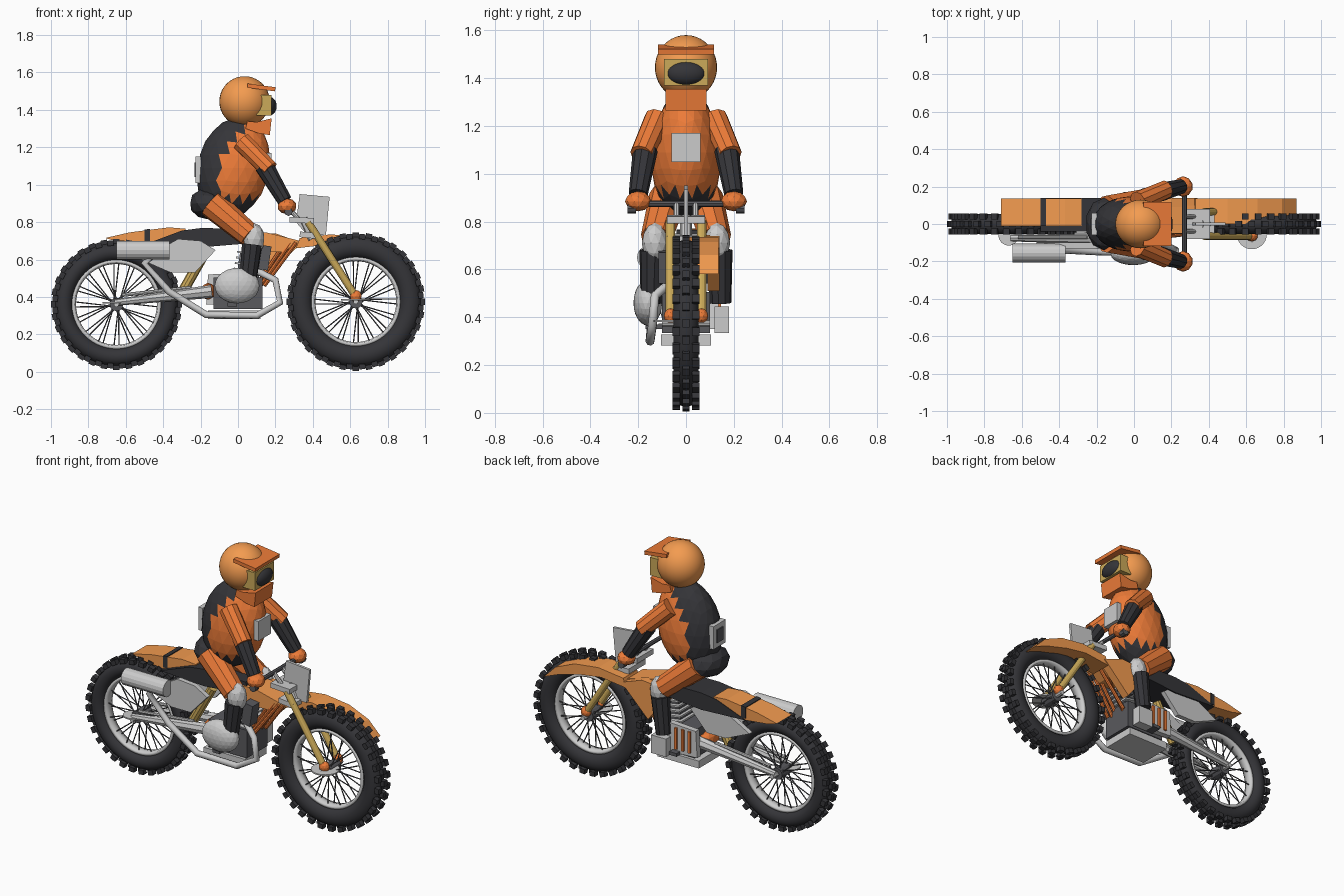
import bpy, bmesh, math
from mathutils import Vector, Matrix

if "Cube" in bpy.data.objects:
    bpy.data.objects.remove(bpy.data.objects["Cube"])

def mat(name, r, g, b):
    m = bpy.data.materials.new(name)
    m.diffuse_color = (r, g, b, 1)
    m.use_nodes = True
    m.node_tree.nodes["Principled BSDF"].inputs["Base Color"].default_value = m.diffuse_color
    return m

ORANGE = mat("orange", 0.9, 0.33, 0.08)
RED = mat("red_orange", 0.85, 0.2, 0.04)
BLACK = mat("black", 0.035, 0.035, 0.04)
DARK = mat("dark_grey", 0.1, 0.1, 0.11)
GOLD = mat("gold", 0.6, 0.4, 0.1)

def finish(name, bm, m=None, smooth=False):
    bmesh.ops.recalc_face_normals(bm, faces=bm.faces)
    me = bpy.data.meshes.new(name)
    bm.to_mesh(me)
    bm.free()
    ob = bpy.data.objects.new(name, me)
    bpy.context.collection.objects.link(ob)
    if m:
        me.materials.append(m)
    if smooth:
        for p in me.polygons:
            p.use_smooth = True
    return ob

def add_box(bm, c, s, rot=None):
    M = Matrix.Translation(c) @ (rot or Matrix()) @ Matrix.Diagonal((*s, 1))
    bmesh.ops.create_cube(bm, size=1, matrix=M)

def box(name, c, s, m=None, tilt=0):
    bm = bmesh.new()
    add_box(bm, c, s, Matrix.Rotation(tilt, 4, 'Y'))
    return finish(name, bm, m)

def add_rod(bm, p, q, r1, r2=None, n=8):
    p, q = Vector(p), Vector(q)
    d = q - p
    M = Matrix.Translation((p + q) / 2) @ d.to_track_quat('Z', 'Y').to_matrix().to_4x4()
    bmesh.ops.create_cone(bm, cap_ends=True, segments=n, radius1=r1,
                          radius2=r1 if r2 is None else r2, depth=d.length, matrix=M)

def rod(name, p, q, r1, r2=None, m=None, n=8):
    bm = bmesh.new()
    add_rod(bm, p, q, r1, r2, n)
    return finish(name, bm, m)

def ball(name, c, s, m=None, smooth=False, sub=2, tilt=0):
    bm = bmesh.new()
    M = Matrix.Translation(c) @ Matrix.Rotation(tilt, 4, 'Y') @ Matrix.Diagonal((*s, 1))
    if smooth:
        bmesh.ops.create_uvsphere(bm, u_segments=32, v_segments=20, radius=1, matrix=M)
    else:
        bmesh.ops.create_icosphere(bm, subdivisions=sub, radius=1, matrix=M)
    return finish(name, bm, m, smooth)

def prism(name, pts, y0, y1, m=None):
    bm = bmesh.new()
    f = bm.faces.new([bm.verts.new((x, y0, z)) for x, z in pts])
    ext = bmesh.ops.extrude_face_region(bm, geom=[f])
    bmesh.ops.translate(bm, vec=(0, y1 - y0, 0),
                        verts=[v for v in ext['geom'] if isinstance(v, bmesh.types.BMVert)])
    return finish(name, bm, m)

def ring(name, c, profile, m=None, n=56):
    # closed (radius, y) profile revolved about the axle
    bm = bmesh.new()
    rows = [[bm.verts.new((c[0] + r * math.cos(2 * math.pi * i / n), y,
                           c[1] + r * math.sin(2 * math.pi * i / n))) for r, y in profile]
            for i in range(n)]
    k = len(profile)
    for i in range(n):
        for j in range(k):
            a, b = rows[i], rows[(i + 1) % n]
            bm.faces.new((a[j], a[(j + 1) % k], b[(j + 1) % k], b[j]))
    return finish(name, bm, m, True)

# wheels: tyre, knobs, rim, spokes, hub, flat disc
def wheel(tag, x, z, R):
    tyre = R - 0.02
    w = (tyre - 0.232) / 2
    ring(tag + "_tyre", (x, z), [(tyre - w + w * math.cos(a), 0.054 * math.sin(a))
         for a in [2 * math.pi * i / 14 for i in range(14)]], BLACK)
    bm = bmesh.new()
    n = 32
    for i in range(n):
        for y, off, r, wd in ((0, 0, R - 0.014, 0.03), (-0.041, 0.5, R - 0.021, 0.032), (0.041, 0.5, R - 0.021, 0.032)):
            a = 2 * math.pi * (i + off) / n
            c = (x + r * math.cos(a), y, z + r * math.sin(a))
            add_box(bm, c, (0.028, wd, 0.034), Matrix.Rotation(-a, 4, 'Y'))
    finish(tag + "_tyre_knobs", bm, BLACK)
    ring(tag + "_rim", (x, z), [(0.238, -0.03), (0.238, 0.03), (0.222, 0.03), (0.216, 0), (0.222, -0.03)])
    bm = bmesh.new()
    for i in range(32):
        s = 1 if i % 2 else -1
        a = 2 * math.pi * (i // 2) / 16 + (0.06 if s > 0 else -0.06)
        b = a + (0.35 if i % 4 < 2 else -0.35)
        add_rod(bm, (x + 0.03 * math.cos(b), s * 0.035, z + 0.03 * math.sin(b)),
                (x + 0.225 * math.cos(a), s * 0.01, z + 0.225 * math.sin(a)), 0.0035, n=5)
    finish(tag + "_spokes", bm, DARK)
    rod(tag + "_hub", (x, -0.05, z), (x, 0.05, z), 0.036, m=DARK, n=12)
    rod(tag + "_axle", (x, -0.1, z), (x, 0.1, z), 0.014)

wheel("rear", -0.65, 0.36, 0.35)
wheel("front", 0.63, 0.375, 0.37)
rod("front_brake_disc", (0.63, -0.055, 0.38), (0.63, -0.055, 0.388), 0.08, n=32)
rod("rear_brake_disc", (-0.67, -0.06, 0.366), (-0.67, -0.06, 0.374), 0.055, n=32)

# bodywork
prism("front_fender", [(0.31, 0.66), (0.33, 0.715), (0.5, 0.735), (0.66, 0.715), (0.79, 0.66),
                       (0.87, 0.58), (0.77, 0.62), (0.62, 0.66), (0.48, 0.68)], 0.0, 0.135, ORANGE)
prism("rear_fender", [(-0.71, 0.715), (-0.58, 0.745), (-0.37, 0.772), (-0.28, 0.765),
                      (-0.28, 0.69), (-0.5, 0.68), (-0.64, 0.695)], -0.01, 0.135, ORANGE)
prism("fender_stripe", [(-0.5, 0.69), (-0.5, 0.76), (-0.47, 0.764), (-0.47, 0.69)], -0.012, 0.138, BLACK)
prism("seat", [(-0.5, 0.68), (-0.3, 0.755), (-0.2, 0.768), (0.08, 0.765), (0.1, 0.69),
               (-0.2, 0.665)], -0.04, 0.138, BLACK)
prism("tank", [(-0.02, 0.74), (0.15, 0.745), (0.33, 0.7), (0.24, 0.64), (0.05, 0.64)], -0.05, 0.1, ORANGE)
prism("shroud", [(0.0, 0.72), (0.2, 0.74), (0.34, 0.69), (0.16, 0.51), (0.09, 0.6)], 0.09, 0.14, ORANGE)
prism("number_plate", [(0.33, 0.95), (0.49, 0.935), (0.47, 0.73), (0.37, 0.73), (0.31, 0.8)], -0.008, 0.008)
for s in (-1, 1):
    side = "right" if s < 0 else "left"
    prism(side + "_side_panel", [(-0.52, 0.6), (-0.32, 0.71), (-0.2, 0.7), (-0.12, 0.65),
                                 (-0.23, 0.53), (-0.36, 0.53)], s * 0.1, s * 0.13)
    # fork, swingarm and frame rails
    rod(side + "_fork", (0.375, s * 0.065, 0.8), (0.63, s * 0.065, 0.4), 0.02, 0.02, GOLD, 12)
    ball(side + "_fork_foot", (0.63, s * 0.065, 0.405), (0.032, 0.028, 0.032), RED)
    rod(side + "_swingarm", (-0.66, s * 0.075, 0.37), (-0.14, s * 0.075, 0.43), 0.018, 0.035)
    rod(side + "_chain_guard", (-0.62, s * 0.07, 0.41), (-0.25, s * 0.07, 0.45), 0.01)
    for i in range(3):
        rod(side + f"_frame_tube_{i}", (0.1 + 0.02 * i, s * (0.03 + 0.02 * i), 0.46),
            (0.25 + 0.03 * i, s * (0.03 + 0.01 * i), 0.69), 0.011, m=RED)
    box(side + "_radiator", (0.14, s * 0.08, 0.61), (0.06, 0.07, 0.13), DARK, 0.15)
    box(side + "_footpeg", (-0.03, s * 0.12, 0.36), (0.05, 0.1, 0.02), DARK)

# steering
box("lower_clamp", (0.38, 0, 0.73), (0.1, 0.16, 0.03), tilt=0.1)
box("upper_clamp", (0.34, 0, 0.81), (0.13, 0.16, 0.03), tilt=0.05)
rod("steering_stem", (0.35, 0, 0.82), (0.4, 0, 0.71), 0.025)
rod("handlebar", (0.27, -0.24, 0.875), (0.27, 0.24, 0.875), 0.013, m=DARK)
for s in (-1, 1):
    rod("bar_riser", (0.33, s * 0.04, 0.81), (0.27, s * 0.04, 0.875), 0.012)
    rod("bar_end", (0.27, s * 0.21, 0.855), (0.27, s * 0.245, 0.855), 0.022, m=DARK)

# engine
box("crankcase", (0, 0, 0.42), (0.26, 0.2, 0.17), DARK)
box("skid_plate", (-0.02, 0, 0.305), (0.28, 0.21, 0.045))
box("cylinder", (0.06, 0, 0.56), (0.12, 0.12, 0.14), DARK, 0.15)
for i in range(5):
    box(f"cooling_fin_{i}", (0.05 + 0.006 * i, 0, 0.51 + 0.03 * i), (0.16, 0.17, 0.01), tilt=0.15)
prism("engine_cover", [(-0.17, 0.36), (-0.16, 0.52), (0.03, 0.53), (0.05, 0.35)], 0.1, 0.135)
for i in range(3):
    box(f"cover_stripe_{i}", (-0.12 + 0.045 * i, 0.138, 0.445), (0.016, 0.016, 0.13), RED)
box("shift_cover", (0.06, 0.15, 0.39), (0.1, 0.06, 0.11))
rod("shock", (-0.3, 0, 0.42), (-0.17, 0, 0.65), 0.028, m=GOLD, n=10)
ball("swingarm_pivot", (-0.16, 0, 0.43), (0.04, 0.1, 0.045), RED)

# exhaust
rod("muffler", (-0.65, -0.155, 0.65), (-0.365, -0.155, 0.65), 0.05, m=None, n=16)
cu = bpy.data.curves.new("exhaust_pipe", 'CURVE')
cu.dimensions = '3D'
cu.bevel_depth = 0.019
cu.bevel_resolution = 2
cu.use_fill_caps = True
path = [(-0.45, -0.15, 0.63), (-0.5, -0.145, 0.58), (-0.37, -0.14, 0.43), (-0.17, -0.15, 0.305), (0.1, -0.15, 0.3),
        (0.225, -0.14, 0.37), (0.2, -0.13, 0.49), (0.1, -0.07, 0.54)]
sp = cu.splines.new('POLY')
sp.points.add(len(path) - 1)
for p, c in zip(sp.points, path):
    p.co = (*c, 1)
bpy.context.collection.objects.link(bpy.data.objects.new("exhaust_pipe", cu))

# rider: torso with orange jersey front, hips
torso = ball("torso", (-0.02, 1.09, 0), (1, 1, 1), BLACK, sub=3)
torso.data.materials.append(RED)
for v in torso.data.vertices:
    d = v.co - Vector((-0.02, 1.09, 0))
    k = 1 - 0.12 * d.z
    v.co = (-0.025 + 0.195 * d.x + 0.03 * d.z, 0.145 * d.y * k, 1.09 + 0.27 * d.z)
for p in torso.data.polygons:
    c = p.center
    if c.x > -0.1 + max(0, c.z - 1.12) * 0.7 and c.z > 0.93:
        p.material_index = 1
ball("hips", (-0.16, 0, 0.9), (0.1, 0.14, 0.085), BLACK)
box("chest_plate", (0.165, 0, 1.11), (0.03, 0.12, 0.12))
box("back_plate", (-0.212, 0, 1.08), (0.03, 0.12, 0.14))
box("back_plate_inset", (-0.228, 0, 1.08), (0.01, 0.06, 0.08), DARK)

# limbs
for s in (-1, 1):
    side = "right" if s < 0 else "left"
    rod(side + "_upper_arm", (0.02, s * 0.12, 1.23), (0.17, s * 0.185, 1.08), 0.055, 0.05, RED, 10)
    rod(side + "_forearm", (0.14, s * 0.17, 1.1), (0.25, s * 0.2, 0.915), 0.052, 0.04, BLACK, 10)
    ball(side + "_glove", (0.262, s * 0.2, 0.885), (0.052, 0.055, 0.042), RED)
    rod(side + "_thigh", (-0.14, s * 0.075, 0.9), (0.06, s * 0.125, 0.73), 0.08, 0.065, RED, 10)
    ball(side + "_knee", (0.085, s * 0.13, 0.71), (0.058, 0.055, 0.085))
    rod(side + "_shin", (0.075, s * 0.14, 0.68), (0.05, s * 0.145, 0.46), 0.055, 0.045, BLACK, 10)
ball("right_boot", (-0.005, -0.16, 0.46), (0.12, 0.06, 0.095), sub=3)

# helmet
ball("helmet", (0.035, 0, 1.445), (0.135, 0.13, 0.135), ORANGE, True)
box("goggle_frame", (0.14, 0, 1.425), (0.08, 0.185, 0.11), GOLD)
ball("goggle_lens", (0.165, 0, 1.42), (0.042, 0.082, 0.05), BLACK, True)
box("helmet_peak", (0.125, 0, 1.52), (0.15, 0.235, 0.022), RED, 0.13)
prism("chin_guard", [(0.05, 1.34), (0.1, 1.335), (0.18, 1.355), (0.17, 1.265), (0.11, 1.275), (0.04, 1.3)],
      -0.086, 0.086, RED)
